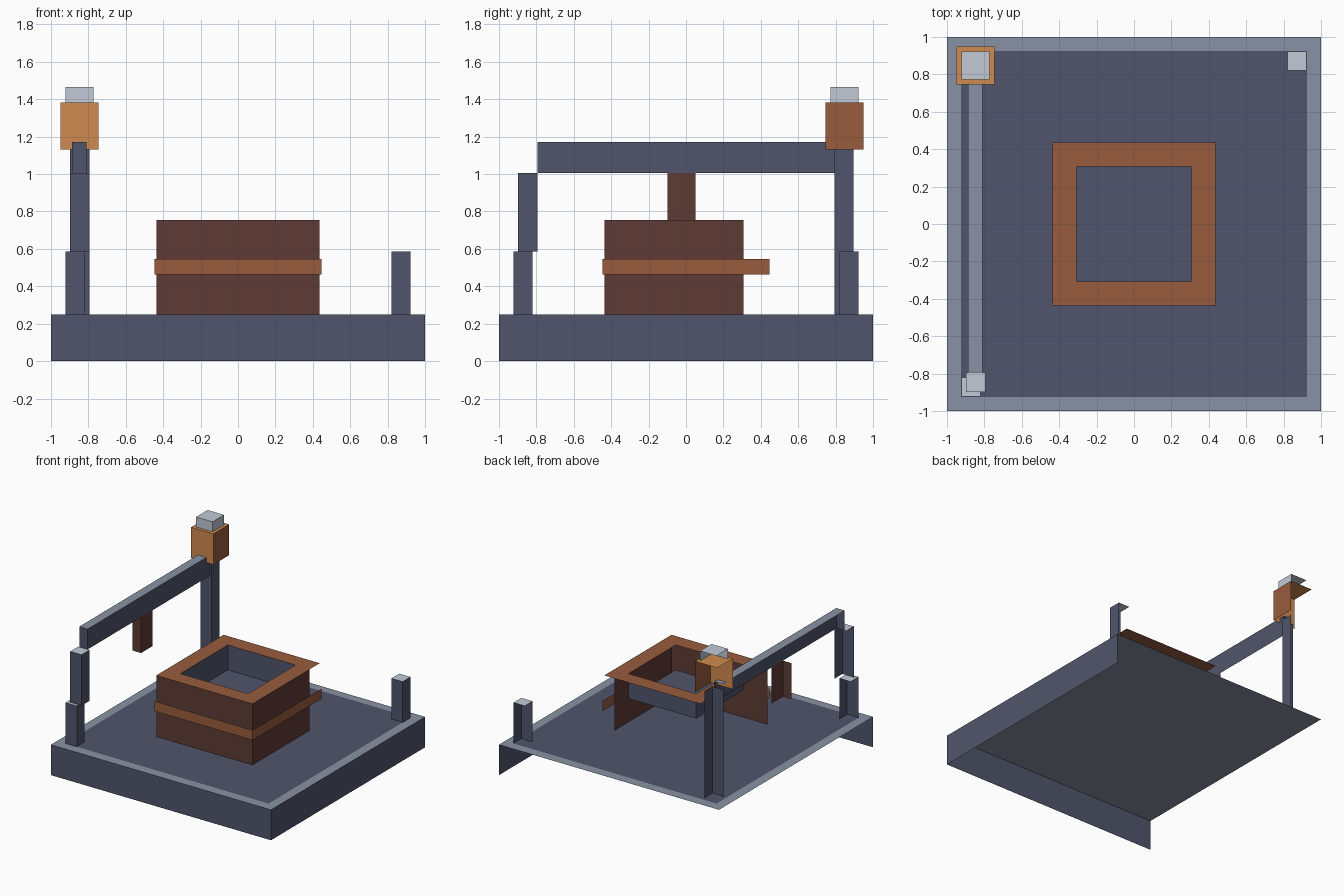
import bpy

if "Cube" in bpy.data.objects:
    bpy.data.objects.remove(bpy.data.objects["Cube"])


def material(name, hex_code):
    def lin(c):
        return c / 12.92 if c <= 0.04045 else ((c + 0.055) / 1.055) ** 2.4
    m = bpy.data.materials.new(name)
    m.diffuse_color = [lin(int(hex_code[i:i + 2], 16) / 255) for i in (0, 2, 4)] + [1]
    m.use_nodes = True
    m.node_tree.nodes["Principled BSDF"].inputs["Base Color"].default_value = m.diffuse_color
    return m


SLATE = material("dark slate", "50556B")
STONE = material("grey stone", "8991A4")
PALE = material("pale stone", "C2CAD6")
DARK = material("dark wood", "5E3B35")
WOOD = material("brown wood", "985C3C")
LAMP = material("orange wood", "D08B50")


def build(name, quads):
    """Make one object from (material, four corners) pairs."""
    mesh = bpy.data.meshes.new(name)
    verts, faces = [], []
    for _, corners in quads:
        faces.append(range(len(verts), len(verts) + 4))
        verts += corners
    mesh.from_pydata(verts, [], [list(f) for f in faces])
    for (mat, _), poly in zip(quads, mesh.polygons):
        if mat.name not in mesh.materials:
            mesh.materials.append(mat)
        poly.material_index = mesh.materials.find(mat.name)
    ob = bpy.data.objects.new(name, mesh)
    bpy.context.collection.objects.link(ob)
    return ob


# Single faces: front looks to -y, side to +x, top to +z
def front(mat, x0, x1, y, z0, z1):
    return mat, [(x0, y, z0), (x1, y, z0), (x1, y, z1), (x0, y, z1)]


def side(mat, x, y0, y1, z0, z1):
    return mat, [(x, y0, z0), (x, y1, z0), (x, y1, z1), (x, y0, z1)]


def top(mat, x0, x1, y0, y1, z):
    return mat, [(x0, y0, z), (x1, y0, z), (x1, y1, z), (x0, y1, z)]


def ring(mat, r, hole, z):
    """Flat square frame made of four strips."""
    return [top(mat, -r, r, -r, -hole, z), top(mat, -r, r, hole, r, z),
            top(mat, -r, -hole, -hole, hole, z), top(mat, hole, r, -hole, hole, z)]


def block(name, x, y, z, f, s=None, t=None):
    """Open block with front, side and optional top faces."""
    quads = [front(f, *x, y[0], *z), side(s or f, x[1], *y, *z)]
    if t:
        quads.append(top(t, *x, *y, z[1]))
    return build(name, quads)


# Base slab with a pale top, and the dark floor plate lying on it
block("base", (-1, 1), (-1, 1), (0, 0.25), SLATE, t=STONE)
build("floor_plate", [top(SLATE, -0.925, 0.925, -0.925, 0.925, 0.253)])

# Short corner posts
for name, x, y in (("front_left_post", -0.922, -0.922), ("back_right_post", 0.82, 0.82)):
    block(name, (x, x + 0.102), (y, y + 0.102), (0.25, 0.587), SLATE, t=PALE)

# Upright posts and the beam they carry
block("upper_front_post", (-0.897, -0.794), (-0.897, -0.794), (0.587, 1.005), SLATE, t=PALE)
block("tall_back_post", (-0.897, -0.794), (0.793, 0.896), (0.25, 1.13), SLATE)
block("beam", (-0.887, -0.811), (-0.794, 0.793), (1.005, 1.172), SLATE, t=STONE)
block("hanging_board", (-0.887, -0.811), (-0.1, 0.05), (0.71, 1.005), DARK)

# Lantern box and cap on the tall post
build("lantern", [front(LAMP, -0.95, -0.747, 0.747, 1.13, 1.383),
                  side(WOOD, -0.747, 0.747, 0.95, 1.13, 1.383),
                  top(LAMP, -0.95, -0.747, 0.747, 0.95, 1.383)])
block("lantern_cap", (-0.922, -0.773), (0.773, 0.922), (1.383, 1.465), PALE, t=PALE)

# Square basin: outer walls, top frame, recessed lining and floor
build("basin_walls", [front(DARK, -0.437, 0.437, -0.437, 0.25, 0.755),
                      side(DARK, 0.437, -0.437, 0.307, 0.25, 0.755)])
build("basin_frame", ring(WOOD, 0.437, 0.308, 0.755))
build("basin_lining", [front(SLATE, -0.308, 0.308, 0.308, 0.55, 0.755),
                       side(SLATE, -0.308, -0.308, 0.308, 0.55, 0.755),
                       top(SLATE, -0.308, 0.308, -0.308, 0.308, 0.55)])

# Band around the basin
build("basin_band", [front(WOOD, -0.447, 0.447, -0.447, 0.463, 0.545),
                     side(WOOD, 0.447, -0.447, 0.447, 0.463, 0.545)])
